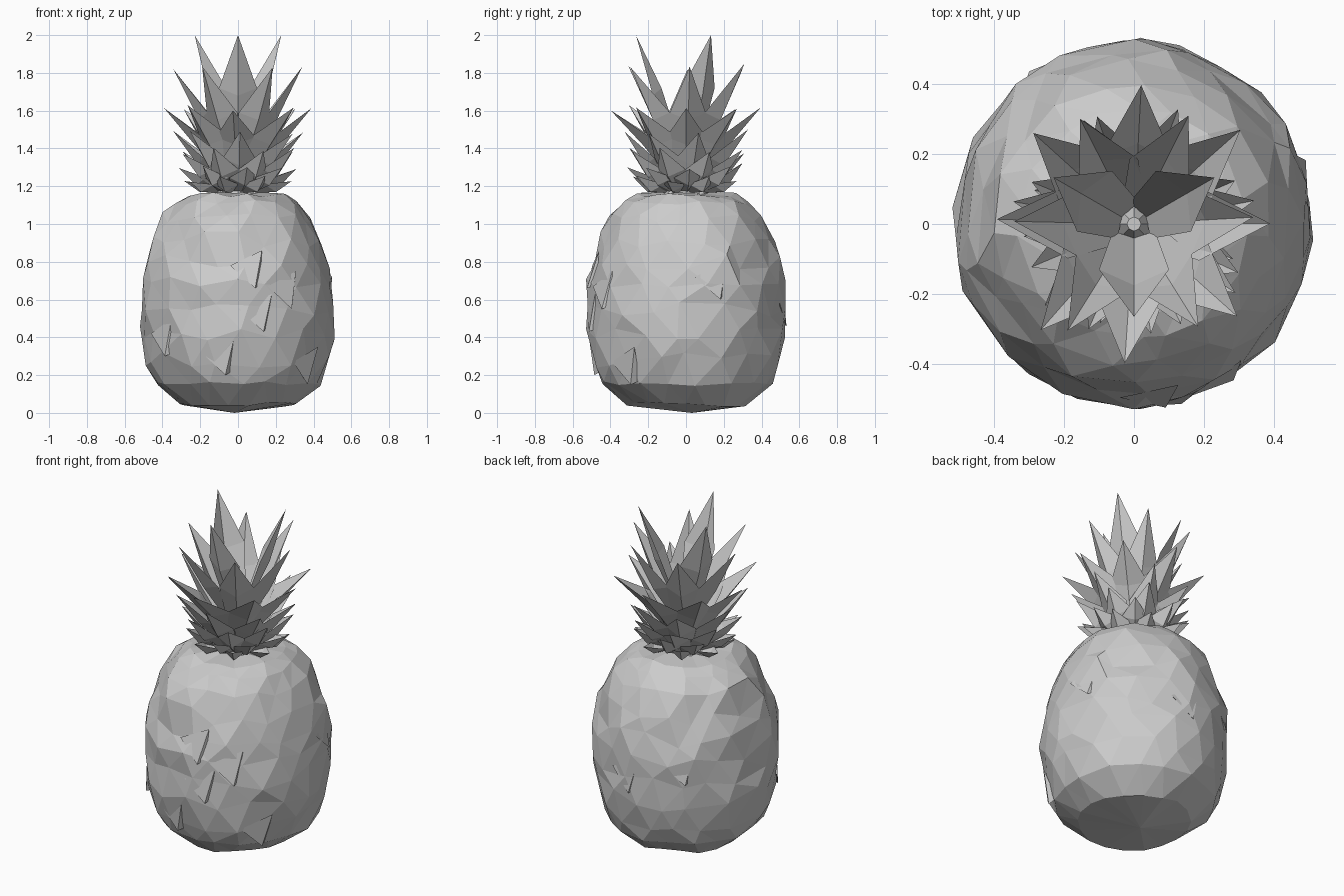
import bpy, bmesh, math, random
from mathutils import Vector

if "Cube" in bpy.data.objects:
    bpy.data.objects.remove(bpy.data.objects["Cube"])

random.seed(7)


def finish(name, bm):
    me = bpy.data.meshes.new(name)
    bm.to_mesh(me)
    bm.free()
    ob = bpy.data.objects.new(name, me)
    bpy.context.collection.objects.link(ob)
    return ob


# Fruit body: staggered, jittered rings joined by flat triangles
SIDES = 18
PROFILE = [(0.31, 0.045), (0.44, 0.155), (0.487, 0.28), (0.508, 0.42), (0.514, 0.55),
           (0.506, 0.68), (0.486, 0.80), (0.45, 0.92), (0.398, 1.03), (0.325, 1.115), (0.26, 1.155)]
bm = bmesh.new()
rings = []
for k, (r, z) in enumerate(PROFILE):
    edge = k in (0, len(PROFILE) - 1)
    j = 0.3 if edge else 1.0
    ring = []
    for i in range(SIDES):
        a = 2 * math.pi * (i + 0.5 * (k % 2) + random.uniform(-0.28, 0.28) * j) / SIDES
        rr = r + random.uniform(-0.013, 0.013) * j
        zz = z + random.uniform(-0.042, 0.042) * j * (0.3 if k in (1, 9) else 1)
        ring.append(bm.verts.new((rr * math.cos(a), rr * math.sin(a) * 1.02, zz)))
    rings.append(ring)
for k in range(len(rings) - 1):
    lo, hi = rings[k], rings[k + 1]
    for i in range(SIDES):
        n = (i + 1) % SIDES
        if k % 2 == 0:
            bm.faces.new((lo[i], lo[n], hi[i]))
            bm.faces.new((lo[n], hi[n], hi[i]))
        else:
            bm.faces.new((lo[i], hi[n], hi[i]))
            bm.faces.new((lo[i], lo[n], hi[n]))
bottom = bm.verts.new((-0.02, 0.03, 0))
top = bm.verts.new((0, 0, 1.175))
for i in range(SIDES):
    n = (i + 1) % SIDES
    bm.faces.new((rings[0][n], rings[0][i], bottom))
    bm.faces.new((rings[-1][i], rings[-1][n], top))
finish("fruit_body", bm)

# Rind flakes: broad, shallow shards lifted off the skin (angle, height)
bm = bmesh.new()
for deg, z in [(-75, 0.43), (-57, 0.55), (-98, 0.2), (-38, 0.15), (-140, 0.3),
               (88, 0.46), (125, 0.55), (20, 0.6), (-80, 0.66)]:
    a = math.radians(deg)

    def skin(da, h, lift):
        r = 0.508 - max(0, 0.36 - h) * 0.26 - max(0, h - 0.68) * 0.2 + lift
        return bm.verts.new((r * math.cos(a + da), r * 1.02 * math.sin(a + da), h))
    tip = skin(0, z, 0.014)
    base = [skin(-0.26, z + 0.12, 0.0), skin(0.10, z + 0.20, -0.004), skin(0.07, z + 0.02, -0.03)]
    for i in range(3):
        bm.faces.new((tip, base[(i + 1) % 3], base[i]))
bmesh.ops.recalc_face_normals(bm, faces=bm.faces)
finish("rind_flakes", bm)

# Crown core hidden among the leaves
bm = bmesh.new()
bmesh.ops.create_cone(bm, cap_ends=True, segments=8, radius1=0.14, radius2=0.02, depth=0.28)
bmesh.ops.translate(bm, verts=bm.verts, vec=(0, 0, 1.29))
finish("crown_core", bm)


def add_leaf(bm, ang, base_r, base_z, mid_r, mid_z, tip_r, tip_z, width):
    """Folded pointed leaf with a keel on its outer side."""
    out = Vector((math.cos(ang), math.sin(ang), 0))
    side = Vector((-out.y, out.x, 0))

    def p(r, s, z):
        return bm.verts.new(out * r + side * s + Vector((0, 0, z)))
    w = width / 2
    bl, bc, br = p(base_r - .02, -w * .6, base_z), p(base_r, 0, base_z), p(base_r - .02, w * .6, base_z)
    ml, mc, mr = p(mid_r - .03, -w, mid_z + .02), p(mid_r + .015, 0, mid_z - .02), p(mid_r - .03, w, mid_z + .02)
    tip = p(tip_r, 0, tip_z)
    for f in ((bl, bc, mc, ml), (bc, br, mr, mc), (ml, mc, tip), (mc, mr, tip)):
        bm.faces.new(f)


# Crown leaves: count, start angle, base r/z, middle r/z, tip r/z, width
TIERS = [
    (3, 30, 0.04, 1.38, 0.16, 1.70, 0.265, 2.00, 0.20),
    (6, 0, 0.06, 1.32, 0.19, 1.57, 0.35, 1.835, 0.19),
    (8, 0, 0.09, 1.25, 0.215, 1.44, 0.395, 1.62, 0.21),
    (7, 15, 0.12, 1.21, 0.20, 1.33, 0.34, 1.49, 0.17),
    (8, 22, 0.12, 1.18, 0.21, 1.27, 0.325, 1.39, 0.16),
    (8, 5, 0.12, 1.17, 0.21, 1.225, 0.31, 1.31, 0.15),
    (8, 27, 0.11, 1.165, 0.20, 1.19, 0.29, 1.24, 0.13),
]
for t, (n, start, br, bz, mr, mz, tr, tz, w) in enumerate(TIERS):
    bm = bmesh.new()
    for i in range(n):
        free = 0 if t == 0 else 1
        a = math.radians(start + 360 * i / n + random.uniform(-4, 4) * free)
        dz = random.uniform(-0.02, 0.015) * free
        dr = random.uniform(-0.015, 0.012) * free
        add_leaf(bm, a, br, bz, mr, mz, tr + dr, tz + dz, w)
    finish("crown_leaves_%d" % (t + 1), bm)
